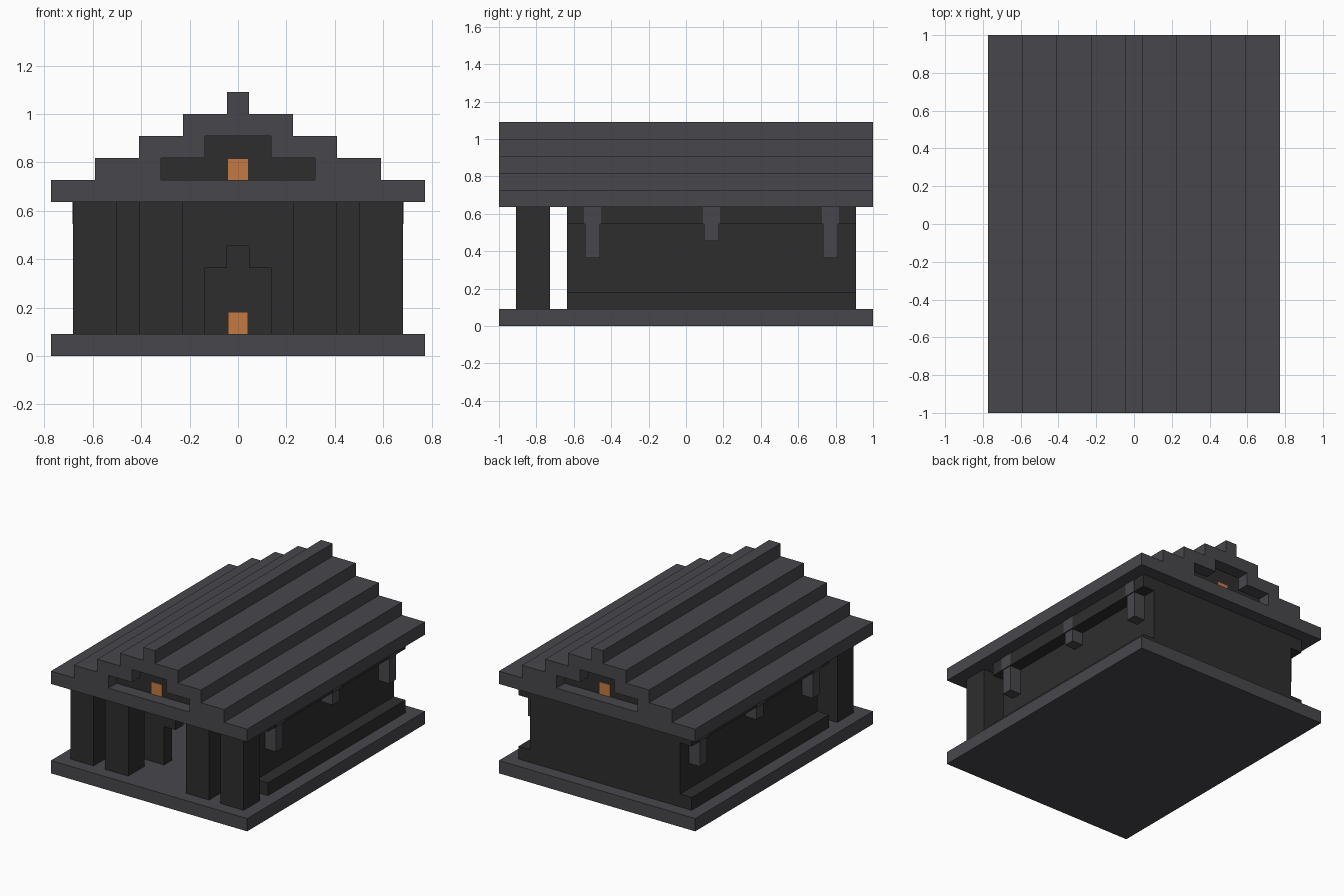
import bpy
import bmesh

U = 1 / 11  # one building block

cube = bpy.data.objects.get("Cube")
if cube:
    bpy.data.objects.remove(cube, do_unlink=True)


def material(name, rgb):
    m = bpy.data.materials.new(name)
    m.use_nodes = True
    m.diffuse_color = (*rgb, 1)
    m.node_tree.nodes["Principled BSDF"].inputs["Base Color"].default_value = (*rgb, 1)
    return m


GREY = material("slate grey", (0.064, 0.062, 0.071))
DARK = material("charcoal", (0.027, 0.027, 0.027))
ORANGE = material("glowing orange", (0.56, 0.195, 0.054))


def extrude(name, outline, y0, y1, mat):
    """Extrude an x-z outline (in blocks) from y0 to y1."""
    bm = bmesh.new()
    face = bm.faces.new([bm.verts.new((x * U, y0 * U, z * U)) for x, z in outline])
    out = bmesh.ops.extrude_face_region(bm, geom=[face])
    verts = [v for v in out["geom"] if isinstance(v, bmesh.types.BMVert)]
    bmesh.ops.translate(bm, verts=verts, vec=(0, (y1 - y0) * U, 0))
    bmesh.ops.recalc_face_normals(bm, faces=bm.faces)
    mesh = bpy.data.meshes.new(name)
    bm.to_mesh(mesh)
    bm.free()
    mesh.materials.append(mat)
    obj = bpy.data.objects.new(name, mesh)
    bpy.context.collection.objects.link(obj)
    return obj


def box(name, x0, x1, y0, y1, z0, z1, mat):
    return extrude(name, [(x0, z0), (x1, z0), (x1, z1), (x0, z1)], y0, y1, mat)


def mirrored(half):
    """Complete a right-hand outline with its reflection."""
    return half + [(-x, z) for x, z in reversed(half)]


# Floor slab and roof eaves
box("floor_slab", -8.5, 8.5, -11, 11, 0, 1, GREY)
box("roof_eaves", -8.5, 8.5, -11, 11, 7, 8, GREY)

# Stepped roof with a stepped tunnel, filled to leave a recess in each gable
steps = []
for i, w in enumerate((6.5, 4.5, 2.5, 0.5)):
    steps += [(w, 8 + i), (w, 9 + i)]
recess = [(3.5, 8), (3.5, 9), (1.5, 9), (1.5, 10)]
extrude("stepped_roof", mirrored(recess[::-1] + steps), -11, 11, GREY)
extrude("gable_infill", mirrored(recess), -10, 10, DARK)
for side, y in (("front", -10.05), ("back", 10)):
    box(side + "_gable_window", -0.45, 0.45, y, y + 0.05, 8, 8.95, ORANGE)

# Side walls with plinth and top trim
wall = [(5.5, 1), (7.5, 1), (7.5, 2), (6.5, 2), (6.5, 6), (7.5, 6), (7.5, 7), (5.5, 7)]
for side, s in (("left", 1), ("right", -1)):
    extrude(side + "_wall", [(s * x, z) for x, z in wall], -7, 10, DARK)

    # Porch pillars
    for part, x in (("inner", 3.5), ("outer", 6.5)):
        box(f"{side}_{part}_pillar", s * x - 1, s * x + 1, -10, -8, 1, 7, DARK)

    # Hanging brackets under the eaves
    for part, y, z in (("front", -5.5, 4), ("middle", 1.5, 5), ("rear", 8.5, 4)):
        a, b = sorted((s * 6.5, s * 7.53))
        box(f"{side}_{part}_bracket_head", a, b, y - 0.5, y + 0.5, 6, 7, GREY)
        a, b = sorted((s * 6.5, s * 7.45))
        box(f"{side}_{part}_bracket", a, b, y - 0.43, y + 0.43, z, 6, GREY)

# Front wall with a stepped doorway, and the back wall
door = [(0.5, 5), (0.5, 4), (1.5, 4), (1.5, 1)]
extrude("front_wall", mirrored(door + [(5.5, 1), (5.5, 7)]), -7, -6, DARK)
box("back_wall", -5.5, 5.5, 9, 10, 1, 7, DARK)

# Glowing hearth at the far end of the hall
box("hearth", -0.45, 0.45, 8, 9, 1, 2, ORANGE)
